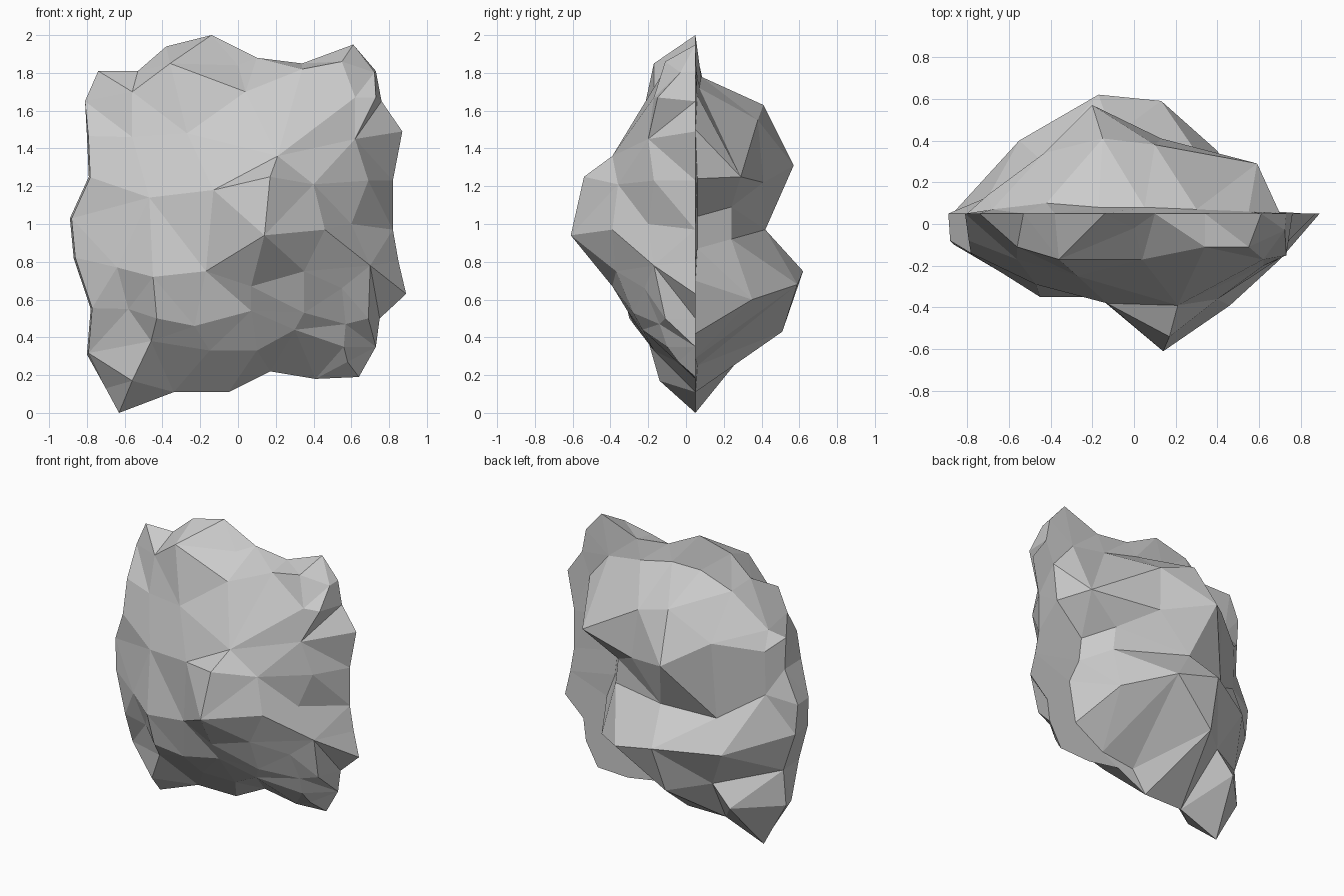
import bpy, bmesh
from mathutils import Vector
from mathutils.geometry import delaunay_2d_cdt

SEAM_Y = 0.05

# Silhouette seen from the front: x, z, depth of the side band (0 = no band)
outline = [
    (-.63, 0, 0), (-.34, .11, 0), (-.05, .11, 0), (.17, .22, 0),
    (.41, .18, 0), (.64, .19, 0), (.73, .35, 0), (.75, .50, 0),
    (.89, .63, 0), (.85, .80, 0), (.82, .97, 0), (.82, 1.23, 0),
    (.87, 1.49, 0), (.76, 1.65, 0), (.73, 1.81, -.03), (.61, 1.95, 0),
    (.34, 1.85, 0), (.10, 1.88, 0), (-.14, 2.0, 0), (-.38, 1.94, 0),
    (-.53, 1.81, 0), (-.74, 1.81, 0), (-.81, 1.65, 0), (-.80, 1.47, -.08),
    (-.79, 1.25, -.14), (-.89, 1.03, -.08), (-.87, .82, -.10), (-.78, .55, -.13),
    (-.80, .31, -.02), (-.70, .13, 0)]

# Main corners of the front bulge: x, z, y
front = [
    (-.36, 1.85, -.17), (-.56, 1.70, -.11), (.0, 1.84, -.02), (.34, 1.82, -.11),
    (.55, 1.86, -.11), (.62, 1.67, -.17), (.04, 1.70, -.17), (-.27, 1.48, -.25),
    (-.56, 1.46, -.17), (.62, 1.45, -.20), (.21, 1.36, -.39), (.17, 1.25, -.54),
    (.40, 1.21, -.36), (.69, 1.23, -.17), (-.13, 1.18, -.38), (-.47, 1.14, -.29),
    (.46, .97, -.39), (.60, 1.0, -.20), (.14, .94, -.61), (.35, .75, -.37),
    (.07, .67, -.39), (-.17, .75, -.35), (-.45, .72, -.35), (-.64, .77, -.23),
    (.70, .78, -.17), (.55, .66, -.22), (.35, .53, -.28), (.07, .54, -.31),
    (.57, .47, -.14), (.30, .44, -.23), (.10, .33, -.17), (-.15, .33, -.17),
    (-.23, .46, -.27), (-.43, .50, -.30), (-.58, .55, -.18), (-.46, .38, -.20),
    (-.56, .17, -.14), (.73, 1.67, -.15), (.56, .35, -.10), (.58, .27, -.04),
    (.69, .50, -.11)]
# Ridges that must stay as edges, as pairs of front corners
front_ridges = [(0, 7), (7, 14), (14, 11), (11, 10), (16, 17), (16, 19),
                (19, 24), (24, 25), (25, 26), (18, 20), (5, 37), (25, 40), (28, 40)]

# Main corners of the back: two ledges with a hollow between them
back = [
    (-.17, 1.78, .08), (.05, 1.78, .08), (-.42, 1.71, .10), (-.68, 1.50, .07),
    (.30, 1.72, .07), (.55, 1.68, .06), (-.15, 1.63, .41), (.10, 1.55, .38),
    (-.43, 1.44, .34), (-.20, 1.31, .57), (-.70, 1.38, .14), (-.70, 1.08, .13),
    (.70, 1.50, .05), (.59, 1.25, .29), (.68, 1.24, .06), (.13, 1.22, .41),
    (-.10, .97, .42), (-.45, .92, .31), (.35, 1.09, .24), (.48, 1.04, .06),
    (.50, .87, .06), (.57, .70, .05), (-.55, .72, .40), (-.17, .75, .62),
    (.13, .68, .59), (.40, .60, .35), (-.20, .43, .51), (-.42, .46, .31),
    (-.55, .32, .31), (.52, .42, .05), (.30, .29, .05), (.06, .25, .06),
    (.37, .92, .24)]
back_ridges = [(16, 32), (16, 23), (15, 18), (13, 15), (9, 15), (24, 25), (23, 24),
               (32, 20), (18, 19), (24, 26), (26, 31)]

bm = bmesh.new()
seam = [bm.verts.new((x, SEAM_Y, z)) for x, z, _ in outline]


def skin(points, ridges):
    """Stretch triangles over relief points inside the shared seam."""
    verts = seam + [bm.verts.new((x, y, z)) for x, z, y in points]
    flat = [Vector((v.co.x, v.co.z)) for v in verts]
    n = len(seam)
    edges = [(a + n, b + n) for a, b in ridges]
    result = delaunay_2d_cdt(flat, edges, [list(range(n))], 1, 1e-5)
    tris, origin = result[2], result[3]
    for tri in tris:
        ids = [origin[i][0] for i in tri if origin[i]]
        if len(set(ids)) == 3:
            bm.faces.new([verts[i] for i in ids])


# Front half has a narrow side band in places, the back rises from the seam
band = [(x * .99, 1 + (z - 1) * .99, y) for x, z, y in outline if y]
skin(front + band, front_ridges)
skin(back, back_ridges)

bmesh.ops.recalc_face_normals(bm, faces=bm.faces)
mesh = bpy.data.meshes.new("rock")
bm.to_mesh(mesh)
bm.free()
bpy.context.collection.objects.link(bpy.data.objects.new("rock", mesh))
